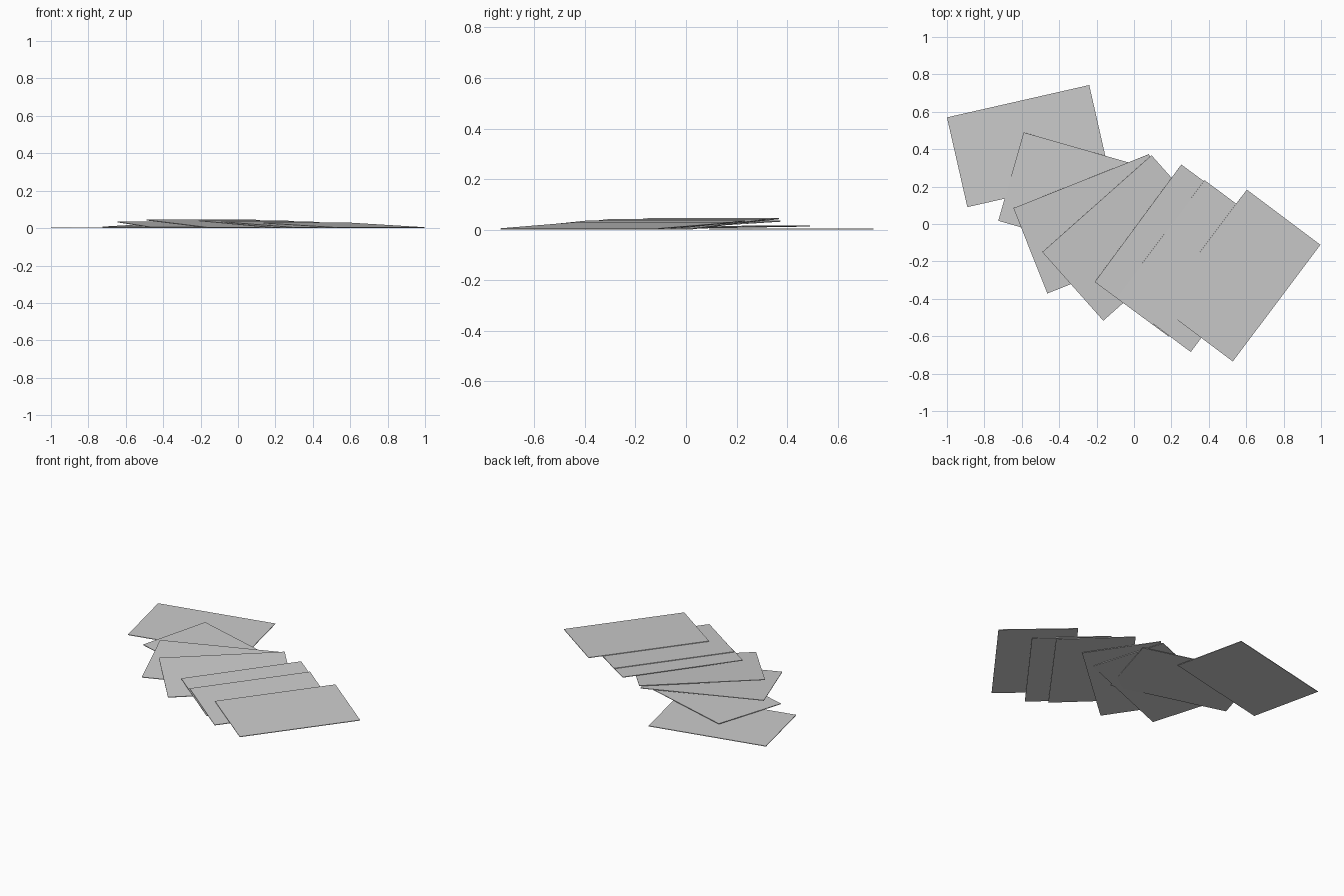
import bpy, bmesh, math
from mathutils import Matrix, Vector

if "Cube" in bpy.data.objects:
    bpy.data.objects.remove(bpy.data.objects["Cube"])

LENGTH, WIDTH, THICK = 0.78, 0.492, 0.004


def sheet(name, x, y, yaw, z_in, z_out):
    """Thin sheet: (x, y) is the left end of its raised long edge, yaw the
    direction of that edge; it slopes from z_in down to z_out (undersides)."""
    tilt = math.asin((z_in - z_out) / WIDTH)
    bm = bmesh.new()
    bmesh.ops.create_cube(bm, size=1)
    bmesh.ops.scale(bm, vec=(LENGTH, WIDTH, THICK), verts=bm.verts)
    bmesh.ops.translate(bm, vec=(LENGTH / 2, -WIDTH / 2, THICK / 2), verts=bm.verts)
    me = bpy.data.meshes.new(name)
    bm.to_mesh(me)
    bm.free()
    ob = bpy.data.objects.new(name, me)
    ob.matrix_world = (Matrix.Translation(Vector((x, y, z_in)))
                       @ Matrix.Rotation(math.radians(yaw), 4, 'Z')
                       @ Matrix.Rotation(tilt, 4, 'X'))
    bpy.context.collection.objects.link(ob)


# Fanned sheets, each leaning on the one before it
SHEETS = [
    (-1.00, 0.57, 12.8, 0.000, 0.000),
    (-0.59, 0.49, -16.0, 0.012, 0.004),
    (-0.645, 0.085, 21.7, 0.031, 0.002),
    (-0.49, -0.15, 41.6, 0.041, 0.001),
    (-0.21, -0.31, 53.6, 0.037, 0.001),
    (-0.09, -0.39, 53.2, 0.032, 0.001),
    (0.135, -0.44, 53.1, 0.025, 0.001),
]
for i, s in enumerate(SHEETS, 1):
    sheet(f"sheet_{i}", *s)
